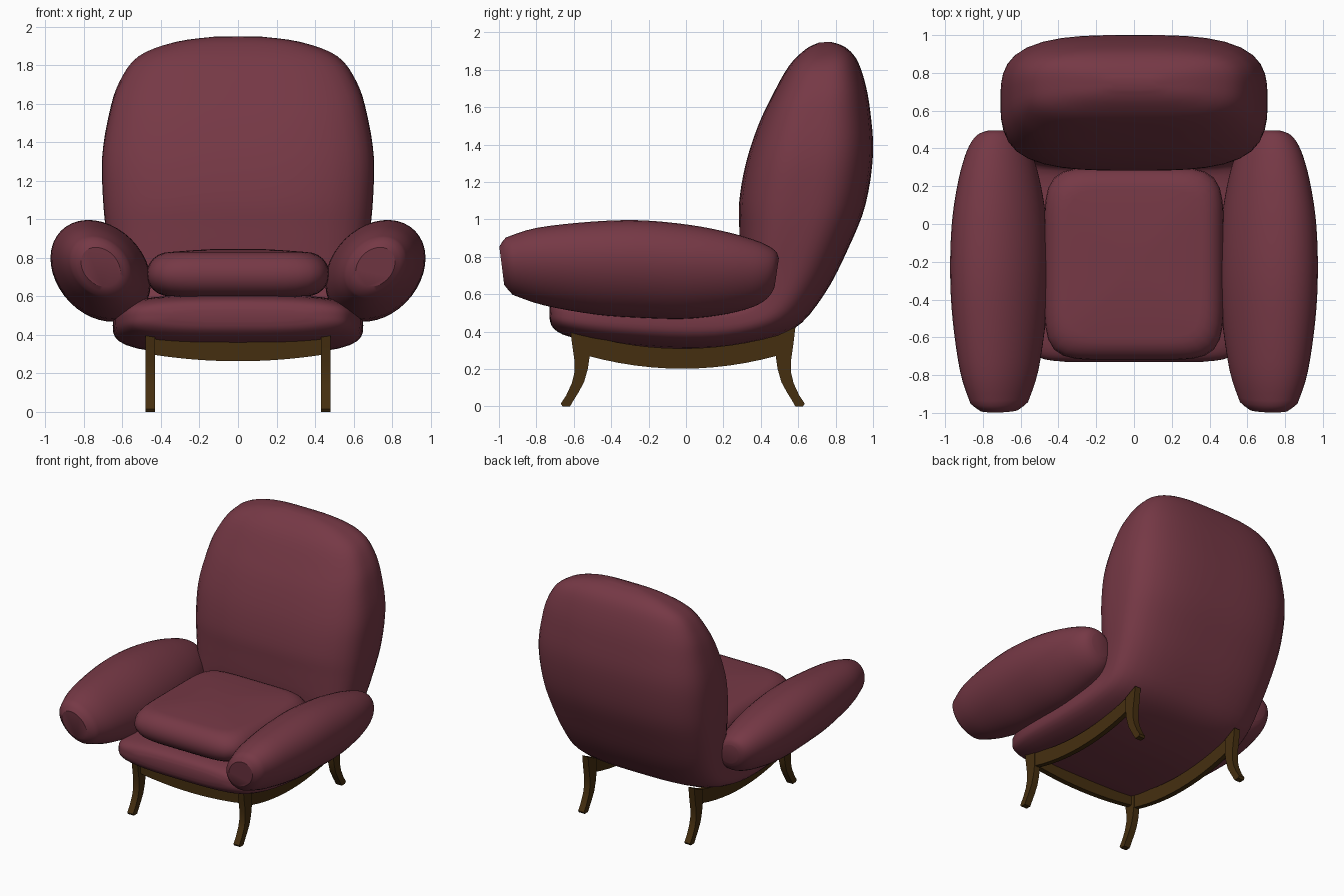
import bpy, bmesh, math

if "Cube" in bpy.data.objects:
    bpy.data.objects.remove(bpy.data.objects["Cube"])


def material(name, rgb):
    m = bpy.data.materials.new(name)
    m.diffuse_color = (*rgb, 1)
    m.use_nodes = True
    m.node_tree.nodes["Principled BSDF"].inputs["Base Color"].default_value = m.diffuse_color
    return m


FABRIC = material("burgundy fabric", (0.18, 0.04, 0.06))
WOOD = material("dark wood", (0.06, 0.028, 0.005))


def finish(name, bm, mat, angle=32):
    bmesh.ops.recalc_face_normals(bm, faces=bm.faces)
    me = bpy.data.meshes.new(name)
    bm.to_mesh(me)
    bm.free()
    me.materials.append(mat)
    ob = bpy.data.objects.new(name, me)
    bpy.context.collection.objects.link(ob)
    bpy.ops.object.select_all(action='DESELECT')
    ob.select_set(True)
    bpy.context.view_layer.objects.active = ob
    bpy.ops.object.shade_smooth_by_angle(angle=math.radians(angle))
    return ob


def loft(name, rings, mat, angle=32):
    """Skin closed rings of equal length and cap both ends."""
    bm = bmesh.new()
    vs = [[bm.verts.new(p) for p in r] for r in rings]
    n = len(vs[0])
    for a, b in zip(vs, vs[1:]):
        for i in range(n):
            j = (i + 1) % n
            bm.faces.new((a[i], a[j], b[j], b[i]))
    bm.faces.new(vs[0])
    bm.faces.new(vs[-1])
    return finish(name, bm, mat, angle)


def plate(name, pts, lo, hi, place):
    """Extrude a 2D outline between lo and hi along the remaining axis."""
    return loft(name, [[place(u, v, d) for u, v in pts] for d in (lo, hi)], WOOD)


def smooth_rows(rows, steps=4):
    """Catmull-Rom interpolation of station rows."""
    out = []
    for i in range(len(rows) - 1):
        p0, p1, p2 = rows[max(i - 1, 0)], rows[i], rows[i + 1]
        p3 = rows[min(i + 2, len(rows) - 1)]
        for s in range(steps):
            t = s / steps
            out.append([0.5 * (2 * b + (c - a) * t + (2 * a - 5 * b + 4 * c - d) * t * t
                               + (3 * b - a - 3 * c + d) * t ** 3)
                        for a, b, c, d in zip(p0, p1, p2, p3)])
    return out + [list(rows[-1])]


def superellipse(n, count):
    res = []
    for i in range(count):
        t = 2 * math.pi * i / count
        c, s = math.cos(t), math.sin(t)
        r = (abs(c) ** n + abs(s) ** n) ** (-1 / n)
        res.append((c * r, s * r))
    return res


# Seat base flowing up into the backrest: inner y,z / outer y,z / half width
body = [
    (-.73, .53, -.73, .47, .36), (-.705, .575, -.71, .42, .50),
    (-.62, .60, -.63, .375, .58), (-.40, .61, -.40, .33, .635),
    (0, .60, 0, .30, .65), (.25, .60, .30, .325, .645),
    (.30, .66, .57, .41, .635), (.29, .80, .74, .60, .65),
    (.285, .95, .87, .85, .68), (.285, 1.10, .96, 1.08, .70),
    (.32, 1.30, 1.0, 1.35, .705), (.385, 1.50, .985, 1.58, .67),
    (.46, 1.66, .955, 1.74, .62), (.55, 1.82, .91, 1.86, .52),
    (.64, 1.91, .845, 1.925, .33), (.71, 1.945, .77, 1.95, .12)]
rings = []
for yi, zi, yo, zo, w in smooth_rows(body):
    rings.append([(w * u, (yi + yo) / 2 + v * (yo - yi) / 2, (zi + zo) / 2 + v * (zo - zi) / 2)
                  for u, v in superellipse(3.2, 48)])
loft("seat_base_and_backrest", rings, FABRIC, 60)

# Seat cushion: rounded slab with a slightly domed top
plan = superellipse(6, 64)
profile = [(0.12 * math.cos(p), 0.115 * math.sin(p))
           for p in (math.radians(-90 + 15 * k) for k in range(13))]
rings = [[((.355 + d) * u, -.21 + (.39 + d) * v, .715 + z) for u, v in plan] for d, z in profile]
for s, z in ((.75, .837), (.45, .844), (.15, .847)):
    rings.append([(.355 * s * u, -.21 + .39 * s * v, z) for u, v in plan])
loft("seat_cushion", rings, FABRIC, 50)

# Armrests: tilted oval bolsters with a flat front disc: y, centre z, scale
arm = [(-.945, .75, .60), (-.78, .748, .81), (-.5, .74, .97), (-.25, .735, 1.02),
       (0, .72, .985), (.2, .71, .87), (.34, .705, .73), (.42, .705, .60),
       (.465, .71, .46), (.485, .715, .30)]
stations = [(-.985, .752, .40), (-.967, .752, .50)] + smooth_rows(arm)
for side, sx in (("left", -1), ("right", 1)):
    rings = []
    for y, zc, s in stations:
        shear = -.13 + .28 * (y + 1) / 1.5
        ring = []
        for i in range(40):
            t = 2 * math.pi * i / 40
            a, b = .285 * s * math.cos(t), .222 * s * math.sin(t)
            dx, dz = (a - b) * math.sqrt(.5), (a + b) * math.sqrt(.5)
            ring.append((sx * (.713 + dx), y + shear * dz, zc + dz))
        rings.append(ring)
    loft(side + "_armrest", rings, FABRIC, 33)

# Legs: curved sabre outlines in the side plane
leg = [(-.62, .425), (-.515, .375), (-.515, .27), (-.525, .20), (-.545, .13), (-.575, .075),
       (-.60, .035), (-.62, 0), (-.66, 0), (-.67, .015), (-.64, .06), (-.61, .125),
       (-.597, .18), (-.597, .25), (-.61, .34)]


def side_place(u, v, d):
    return (d, u, v)


def front_place(u, v, d):
    return (u, d, v)


def sagging_rail(a, b, top, bottom, sag):
    ts = [k / 12 for k in range(13)]
    edge = [(a + (b - a) * t, 4 * sag * t * (1 - t)) for t in ts]
    return [(u, top - s) for u, s in edge] + [(u, bottom - s) for u, s in reversed(edge)]


for side, sx in (("left", -1), ("right", 1)):
    plate(side + "_front_leg", leg, sx * .43, sx * .48, side_place)
    plate(side + "_back_leg", [(-y - .035, z) for y, z in leg], sx * .43, sx * .48, side_place)
    plate(side + "_rail", sagging_rail(-.53, .49, .38, .272, .07), sx * .436, sx * .474, side_place)

# Front rail between the front legs
plate("front_rail", sagging_rail(-.44, .44, .395, .297, .034), -.58, -.54, front_place)
